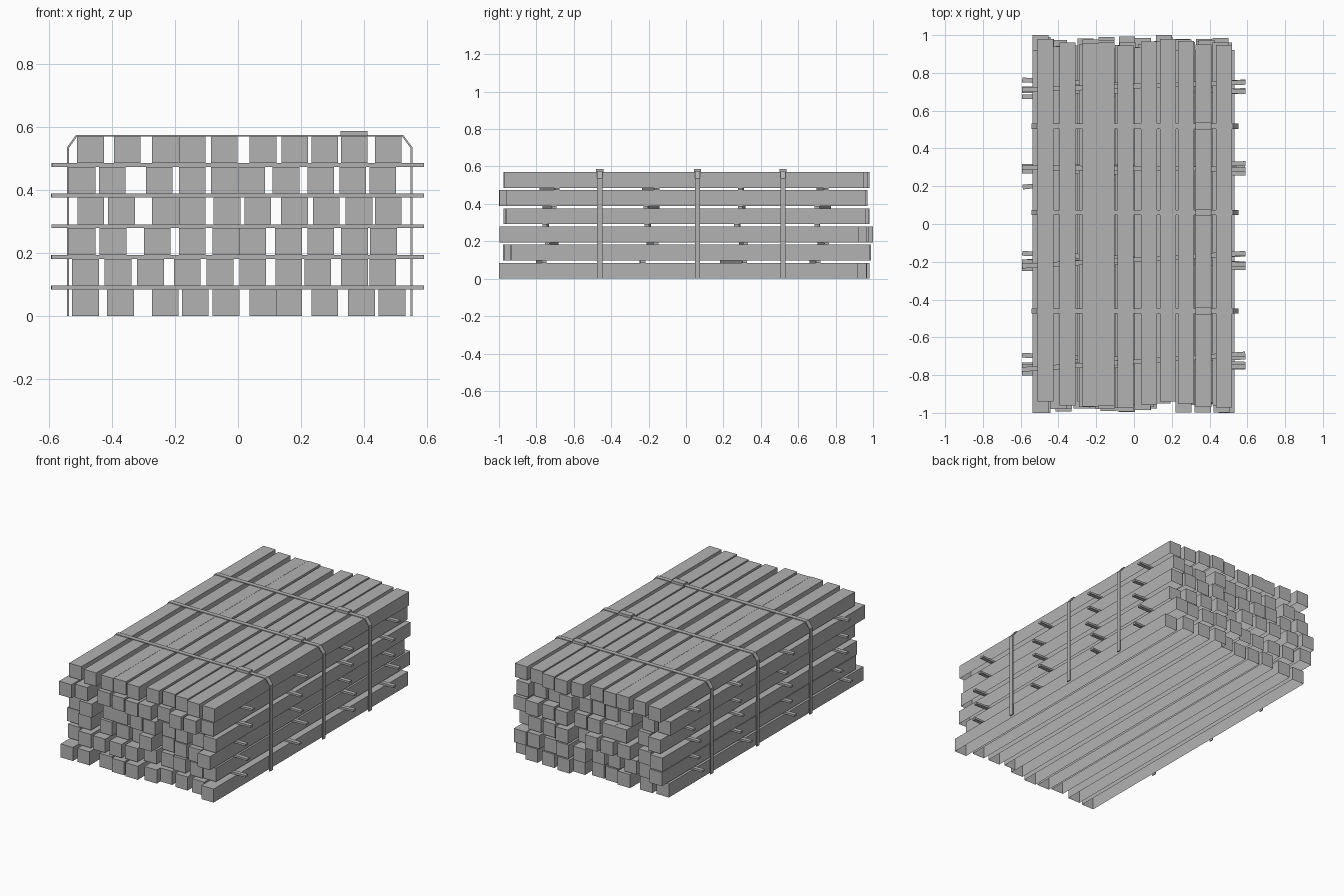
import bpy, bmesh, math, random

if "Cube" in bpy.data.objects:
    bpy.data.objects.remove(bpy.data.objects["Cube"])

random.seed(4)
BEAM, LENGTH, GAP = 0.0848, 1.92, 0.0124
PITCH = BEAM + GAP

# Mid grey weathered material shared by all parts
grey = bpy.data.materials.new("mid_grey")
grey.diffuse_color = (0.45, 0.45, 0.45, 1)
grey.use_nodes = True
grey.node_tree.nodes["Principled BSDF"].inputs["Base Color"].default_value = grey.diffuse_color


def add_object(name, bm):
    mesh = bpy.data.meshes.new(name)
    bm.to_mesh(mesh)
    bm.free()
    mesh.materials.append(grey)
    obj = bpy.data.objects.new(name, mesh)
    bpy.context.collection.objects.link(obj)
    return obj


def box(name, center, size, angle=0.0, open_bottom=False):
    bm = bmesh.new()
    bmesh.ops.create_cube(bm, size=1.0)
    if open_bottom:
        bm.normal_update()
        bmesh.ops.delete(bm, geom=[f for f in bm.faces if f.normal.z < -.5], context='FACES_ONLY')
    bmesh.ops.scale(bm, vec=size, verts=bm.verts)
    obj = add_object(name, bm)
    obj.location = center
    obj.rotation_euler.z = angle


# Timber beams, open underneath: x centres per layer, bottom to top
layers = [
    [-.484, -.373, -.231, -.136, -.038, .079, .161, .275, .392, .489],
    [-.484, -.381, -.278, -.161, -.057, .047, .161, .253, .370, .459],
    [-.495, -.397, -.256, -.145, -.038, .047, .160, .263, .370, .462],
    [-.467, -.370, -.231, -.145, -.035, .063, .179, .280, .384, .477],
    [-.495, -.399, -.250, -.145, -.044, .044, .152, .263, .364, .459],
    [-.468, -.351, -.231, -.145, -.044, .079, .180, .275, .369, .477],
]
shift_range = [(-.04, .02), (-.025, .03), (-.03, .04), (-.02, .02), (-.04, .01), (-.02, .02)]
right_shift = [-.04, .025, -.037, 0, 0, -.012]
top_shift = [.02, 0, -.005, 0, -.015, .005, .02, .01, -.01, -.012]
for k, xs in enumerate(layers):
    low, high = shift_range[k]
    for i, x in enumerate(xs):
        y = random.uniform(low, high)
        if i == 0:
            y = low if k in (0, 4) else high
        elif i == 6:
            y = high
        elif i == 9:
            y = right_shift[k]
        if k == 5:
            y = top_shift[i]
        box(f"beam_{k}_{i}", (x, y, k * PITCH + BEAM / 2), (BEAM, LENGTH, BEAM), open_bottom=True)

# Spacer sticks between layers: (left end y, right end y)
sticks = [
    [(-.79, -.757), (-.237, -.230), (.195, .315), (.673, .707)],
    [(-.695, -.742), (-.20, -.16), (.295, .320), (.715, .752)],
    [(-.745, -.755), (-.20, -.21), (.28, .27), (.705, .70)],
    [(-.755, -.705), (-.155, -.215), (.305, .290), (.763, .70)],
    [(-.77, -.688), (-.223, -.155), (.298, .29), (.71, .75)],
]
for k, row in enumerate(sticks):
    z = (k + 1) * PITCH - GAP / 2
    for i, (a, b) in enumerate(row):
        box(f"spacer_{k}_{i}", (-.001, (a + b) / 2, z),
            (1.183, .025, GAP), math.atan2(b - a, 1.183))

# Steel straps: thin band with chamfered shoulders, open at the floor
outer = [(-.543, 0), (-.543, .535), (-.514, .575), (.524, .575), (.554, .535), (.554, 0)]
inner = [(-.537, 0), (-.537, .533), (-.511, .570), (.521, .570), (.548, .533), (.548, 0)]
for i, y in enumerate((-.461, .061, .518)):
    bm = bmesh.new()
    o, n = [[bm.verts.new((x, y - .014, z)) for x, z in p] for p in (outer, inner)]
    faces = [bm.faces.new((o[j], o[j + 1], n[j + 1], n[j])) for j in range(5)]
    ext = bmesh.ops.extrude_face_region(bm, geom=faces, use_keep_orig=True)
    verts = [g for g in ext["geom"] if isinstance(g, bmesh.types.BMVert)]
    bmesh.ops.translate(bm, vec=(0, .028, 0), verts=verts)
    bmesh.ops.recalc_face_normals(bm, faces=bm.faces)
    add_object(f"strap_{i}", bm)
    # Crimp seal on top of each strap
    box(f"strap_seal_{i}", (.368, y, .579), (.085, .038, .016))
